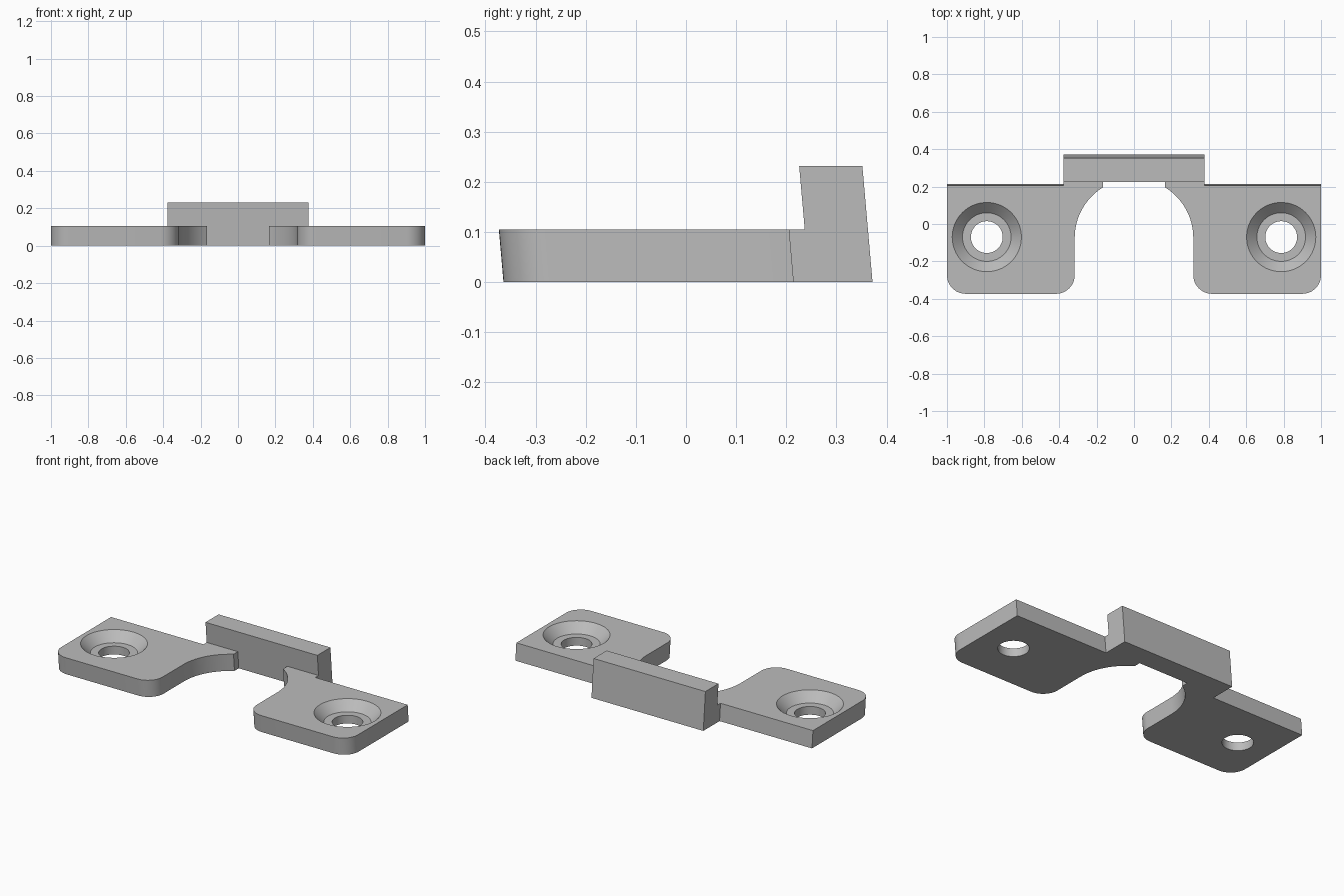
import bpy, bmesh, math

cube = bpy.data.objects.get("Cube")
if cube:
    bpy.data.objects.remove(cube, do_unlink=True)

LEAN = math.tan(math.radians(5))   # walls tilt towards the front
THICK, HEIGHT = 0.105, 0.232
HOLE = (0.787, -0.07)
WALL_X, WALL_FRONT, WALL_BACK = 0.377, 0.246, 0.372
FRONT, BACK = -0.364, 0.215
ARCH_R, ARCH_Y, LIP_X = 0.317, -0.065, 0.167
CORNER = 0.1

grey = bpy.data.materials.new("plain grey")
grey.use_nodes = True
colour = (0.5, 0.5, 0.5, 1)
grey.diffuse_color = colour
grey.node_tree.nodes["Principled BSDF"].inputs["Base Color"].default_value = colour


def arc(cx, cy, r, start, end, steps):
    angles = [math.radians(start + (end - start) * i / steps) for i in range(steps + 1)]
    return [(cx + r * math.cos(a), cy + r * math.sin(a)) for a in angles]


def finish(name, bm):
    bmesh.ops.recalc_face_normals(bm, faces=bm.faces)
    mesh = bpy.data.meshes.new(name)
    bm.to_mesh(mesh)
    bm.free()
    obj = bpy.data.objects.new(name, mesh)
    bpy.context.collection.objects.link(obj)
    mesh.materials.append(grey)
    return obj


def leaning_prism(name, outline, height):
    bm = bmesh.new()
    base = bm.faces.new([bm.verts.new((x, y, 0)) for x, y in outline])
    top = bmesh.ops.extrude_face_region(bm, geom=[base])["geom"]
    for v in top:
        if isinstance(v, bmesh.types.BMVert):
            v.co.z += height
            v.co.y -= height * LEAN
    return finish(name, bm)


def activate(obj):
    bpy.ops.object.select_all(action="DESELECT")
    obj.select_set(True)
    bpy.context.view_layer.objects.active = obj


# Wing outline: rounded front corners, arched inner side, lip up to the wall
lip_angle = math.degrees(math.acos(LIP_X / ARCH_R))
outline = arc(ARCH_R + CORNER, FRONT + CORNER, CORNER, 180, 270, 12)
outline += arc(1 - CORNER, FRONT + CORNER, CORNER, 270, 360, 12)
outline += [(1, BACK), (WALL_X, BACK), (WALL_X, WALL_FRONT), (LIP_X, WALL_FRONT)]
outline += arc(0, ARCH_Y, ARCH_R, lip_angle, 0, 20)
wings = leaning_prism("mounting_wings", outline, THICK)

# Countersunk screw hole: bore, flat ledge, conical mouth
profile = [(0.085, -0.05), (0.085, 0.05), (0.13, 0.05), (0.185, THICK), (0.185, 0.2)]
bm = bmesh.new()
rings = []
for r, z in profile:
    rings.append([bm.verts.new((x, y, z)) for x, y in arc(*HOLE, r, 0, 360, 64)[:-1]])
for low, high in zip(rings, rings[1:]):
    for i in range(len(low)):
        j = (i + 1) % len(low)
        bm.faces.new((low[i], low[j], high[j], high[i]))
bm.faces.new(rings[0][::-1])
bm.faces.new(rings[-1])
cutter = finish("hole_cutter", bm)
cutter.hide_render = True

activate(wings)
cut = wings.modifiers.new("screw hole", "BOOLEAN")
cut.operation = "DIFFERENCE"
cut.solver = "EXACT"
cut.object = cutter
bpy.ops.object.modifier_apply(modifier=cut.name)
bpy.data.objects.remove(cutter, do_unlink=True)

# Matching wing on the other side
mirror = wings.modifiers.new("other wing", "MIRROR")
mirror.use_mirror_merge = False
bpy.ops.object.modifier_apply(modifier=mirror.name)
bpy.ops.object.shade_smooth_by_angle(angle=math.radians(30))

# Upright wall joining the wings
leaning_prism("back_wall", [(-WALL_X, WALL_FRONT), (WALL_X, WALL_FRONT),
                            (WALL_X, WALL_BACK), (-WALL_X, WALL_BACK)], HEIGHT)
